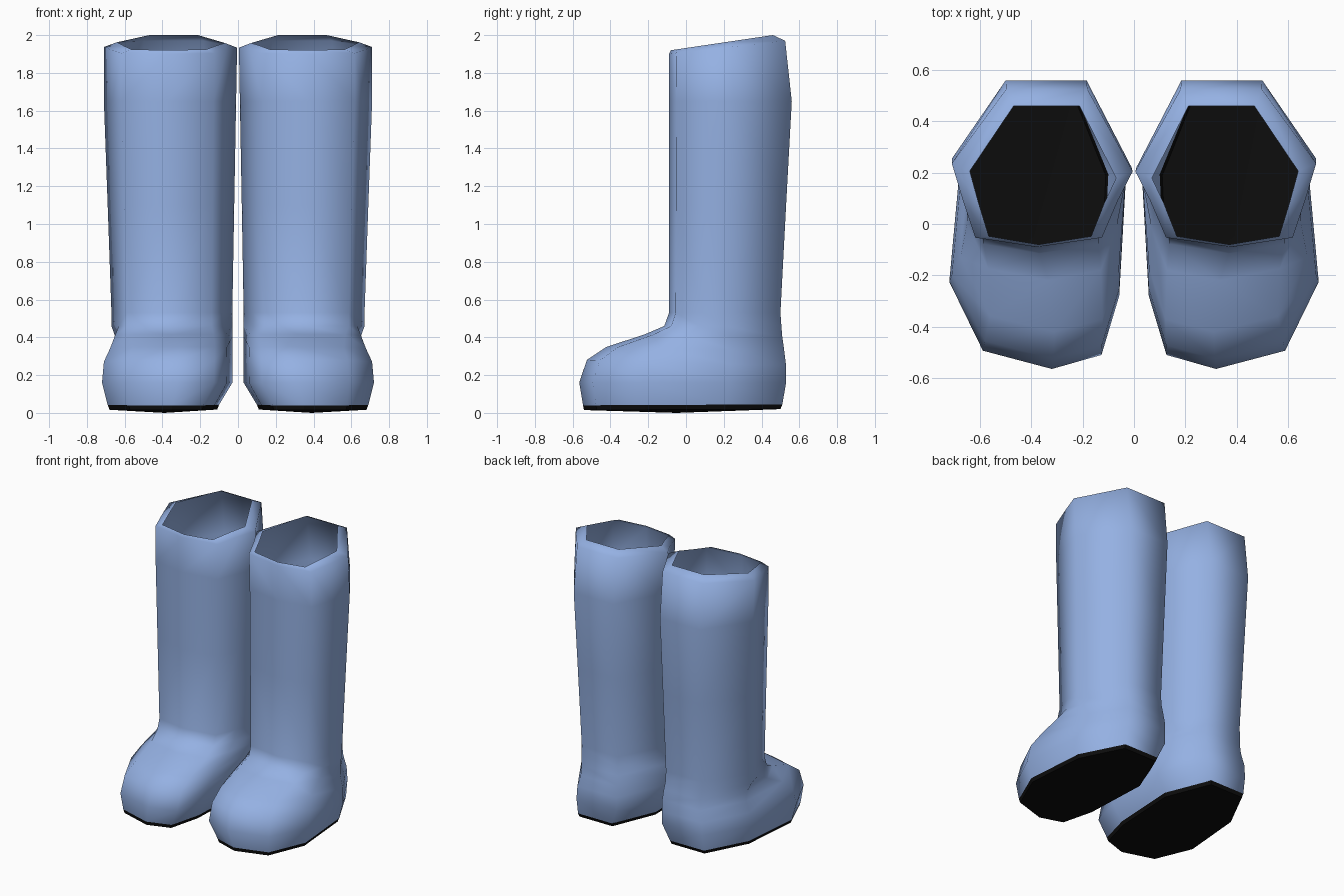
import bpy
import bmesh

cube = bpy.data.objects.get("Cube")
if cube:
    bpy.data.objects.remove(cube, do_unlink=True)


def make_material(name, colour):
    mat = bpy.data.materials.new(name)
    mat.use_nodes = True
    mat.diffuse_color = colour
    bsdf = mat.node_tree.nodes["Principled BSDF"]
    bsdf.inputs["Base Color"].default_value = colour
    bsdf.inputs["Roughness"].default_value = 0.8
    return mat


blue_rubber = make_material("blue rubber", (0.3, 0.44, 0.77, 1))
black_sole = make_material("black sole", (0.004, 0.004, 0.004, 1))

# Cross-sections in a unit box, from inner heel round to inner ankle
SHAFT = [(.25, 1), (.7, 1), (1, .53), (.94, .3), (.87, .06),
         (.53, 0), (.17, .06), (.08, .3), (0, .48)]
FOOT = [(.22, 1), (.68, 1), (.94, .72), (1, .31), (.81, .065),
        (.42, 0), (.14, .05), (.04, .26), (0, .7)]

# Each ring: blend from foot to shaft, inner x, outer x, front y, back y, front z, back z
RINGS = [
    (0, .11, .68, -.54, .5, .015, .02),
    (0, .1, .69, -.545, .51, .04, .045),
    (0, .03, .72, -.565, .53, .16, .16),
    (0, .03, .71, -.525, .53, .28, .25),
    (.1, .03, .68, -.42, .52, .35, .33),
    (.5, .03, .67, -.22, .51, .415, .4),
    (1, .03, .67, -.115, .505, .46, .46),
    (1, .03, .67, -.09, .5, .53, .53),
    (1, .02, .69, -.09, .53, 1.1, 1.1),
    (1, .01, .71, -.09, .56, 1.65, 1.65),
    (1, .005, .71, -.09, .525, 1.9, 1.97),
    (1, .07, .64, -.08, .46, 1.92, 2),
]


def ring_points(blend, x0, x1, y0, y1, z0, z1):
    for (fu, fv), (su, sv) in zip(FOOT, SHAFT):
        u = fu + (su - fu) * blend
        v = fv + (sv - fv) * blend
        yield x0 + (x1 - x0) * u, y0 + (y1 - y0) * v, z0 + (z1 - z0) * v


def make_boot(name, side):
    bm = bmesh.new()
    loops = [[bm.verts.new((side * x, y, z)) for x, y, z in ring_points(*ring)]
             for ring in RINGS]
    count = len(SHAFT)

    # Upper, with the lowest band belonging to the sole
    for level, (low, high) in enumerate(zip(loops, loops[1:])):
        for i in range(count):
            j = (i + 1) % count
            face = bm.faces.new((low[i], low[j], high[j], high[i]))
            face.smooth = level > 0
            face.material_index = 0 if level else 1

    # Slightly domed sole
    centre = bm.verts.new((side * .39, -.05, 0))
    for i in range(count):
        face = bm.faces.new((loops[0][i], loops[0][(i + 1) % count], centre))
        face.material_index = 1

    bmesh.ops.recalc_face_normals(bm, faces=bm.faces)
    # Outward winding, judged from the sole
    bm.normal_update()
    if centre.normal.z > 0:
        bmesh.ops.reverse_faces(bm, faces=bm.faces)

    mesh = bpy.data.meshes.new(name)
    bm.to_mesh(mesh)
    bm.free()
    mesh.materials.append(blue_rubber)
    mesh.materials.append(black_sole)
    boot = bpy.data.objects.new(name, mesh)
    bpy.context.collection.objects.link(boot)


make_boot("left_boot", 1)
make_boot("right_boot", -1)
